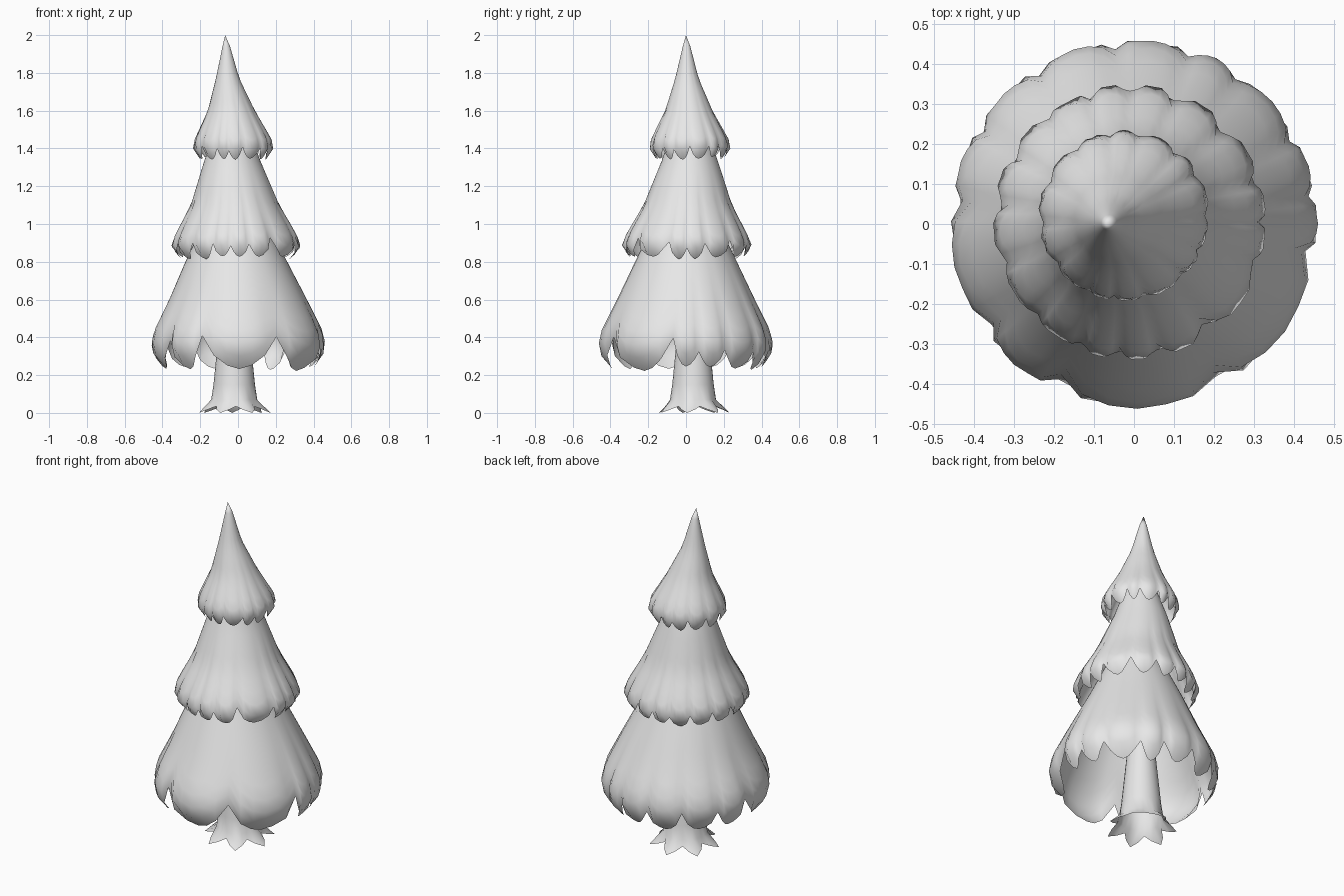
import bpy, bmesh, math, random

cube = bpy.data.objects.get("Cube")
if cube:
    bpy.data.objects.remove(cube)
random.seed(4)

grey = bpy.data.materials.new("plain grey")
grey.use_nodes = True
grey.diffuse_color = (0.8, 0.8, 0.8, 1)
grey.node_tree.nodes["Principled BSDF"].inputs["Base Color"].default_value = (0.8, 0.8, 0.8, 1)


def sample(profile, z):
    """Interpolate (z, radius, centre x, centre y) rows listed from top to bottom."""
    for a, b in zip(profile, profile[1:]):
        if z >= b[0]:
            t = min(1, (a[0] - z) / (a[0] - b[0]))
            return [p + (q - p) * t for p, q in zip(a, b)][1:]
    return profile[-1][1:]


def loft(name, rings, tip=None):
    """Skin closed rings of points, with an optional pointed tip."""
    bm = bmesh.new()
    loops = [[bm.verts.new(p) for p in ring] for ring in rings]
    n = len(loops[0])
    for upper, lower in zip(loops, loops[1:]):
        for i in range(n):
            j = (i + 1) % n
            bm.faces.new((upper[i], lower[i], lower[j], upper[j]))
    if tip:
        apex = bm.verts.new(tip)
        for i in range(n):
            bm.faces.new((apex, loops[0][i], loops[0][(i + 1) % n]))
    mesh = bpy.data.meshes.new(name)
    bm.to_mesh(mesh)
    bm.free()
    mesh.materials.append(grey)
    for face in mesh.polygons:
        face.use_smooth = True
    obj = bpy.data.objects.new(name, mesh)
    bpy.context.collection.objects.link(obj)
    return obj


def hem(notches, low, rise, steps=6):
    """Angles and hem heights of a scalloped edge; wide lobes get deep notches."""
    n = len(notches)
    gaps = [(notches[(i + 1) % n] - notches[i]) % 360 for i in range(n)]
    depth = [rise * min(1, (gaps[i - 1] + gaps[i]) / 85) for i in range(n)]
    columns = []
    for i, gap in enumerate(gaps):
        bottom = low + rise * random.uniform(0, 0.15)
        for k in range(steps):
            t = k / steps
            cut = depth[i] * (1 - t) + depth[(i + 1) % n] * t
            arch = math.sin(math.pi * t) ** 0.75
            columns.append((math.radians(notches[i] + gap * t), bottom + cut * (1 - arch), arch))
    return columns


def tier(name, profile, notches, low, rise, tip=None, count=12):
    """Foliage skirt whose rings slide down to a scalloped hem."""
    columns = hem(notches, low, rise)
    top = profile[0][0]
    rings = []
    for k in range(count + 1):
        s = k / count
        ring = []
        for angle, edge, arch in columns:
            z = top + (edge - top) * s
            r, cx, cy = sample(profile, z)
            r *= 1 - 0.05 * (1 - arch) * s ** 3
            ring.append((cx + r * math.cos(angle), cy + r * math.sin(angle), z))
        rings.append(ring)
    return loft(name, rings, tip)


# Foliage skirts
tier("top_foliage",
     [(1.94, .02, -.062, .003), (1.77, .062, -.055, .005), (1.6, .125, -.035, .015),
      (1.45, .205, -.025, .02), (1.4, .215, -.025, .02), (1.34, .175, -.025, .02)],
     [245, 263, 284, 315, 335, 0, 30, 50, 80, 100, 125, 155, 185, 215], 1.34, .1,
     tip=(-.068, 0, 2))
tier("middle_foliage",
     [(1.5, .09, -.03, .02), (1.33, .15, -.03, .02), (1.1, .235, -.015, .01),
      (.95, .32, -.01, .005), (.89, .345, -.01, .005), (.85, .33, -.01, .005), (.81, .28, -.01, .005)],
     [225, 248, 265, 282, 305, 343, 0, 17, 45, 70, 90, 108, 128, 150, 172, 198], .81, .14)
tier("bottom_foliage",
     [(1.05, .15, -.01, 0), (.82, .26, -.01, 0), (.6, .365, 0, 0), (.43, .45, 0, 0),
      (.35, .465, 0, 0), (.28, .44, 0, 0), (.22, .375, 0, 0)],
     [244, 298, 351, 9, 28, 55, 72, 96, 122, 148, 172, 215], .22, .18)

# Trunk with pointed, flared roots
toes, per_toe = 7, 4
trunk_rows = [(.85, .05), (.5, .075), (.3, .095), (.15, .11), (.07, .122)]
total = toes * per_toe
angles = [math.radians(42) + 2 * math.pi * i / total for i in range(total)]
trunk_rings = [[(-.02 + r * math.cos(a), .037 + r * math.sin(a), z) for a in angles]
               for z, r in trunk_rows]
foot = []
for i, a in enumerate(angles):
    point = abs((i % per_toe) / per_toe - 0.5) * 2
    r = .13 + .065 * point
    foot.append((-.02 + r * math.cos(a), .037 + r * math.sin(a), .035 * (1 - point)))
trunk_rings.append(foot)
loft("trunk", trunk_rings)
